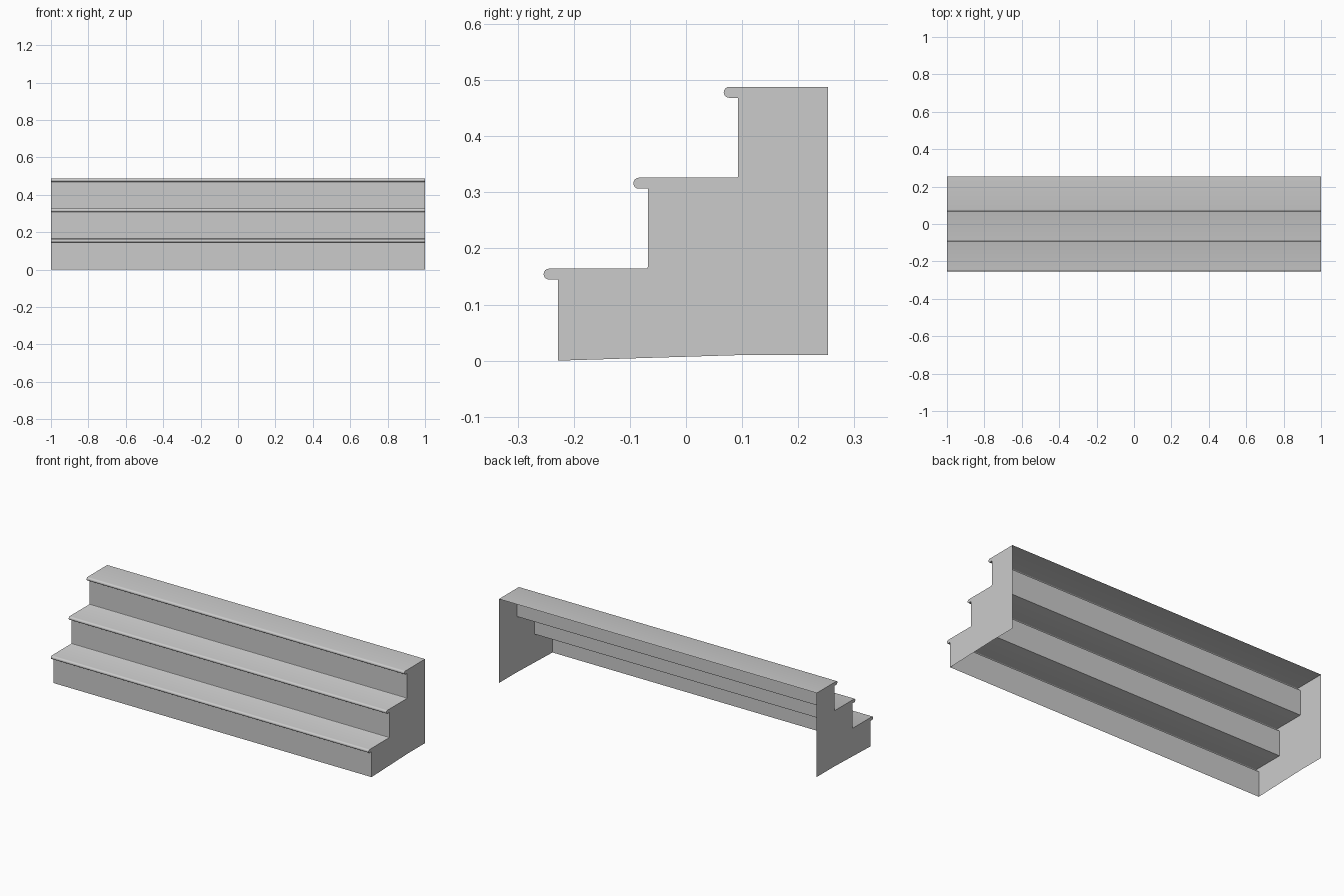
import bpy
from math import sin, cos, radians

if "Cube" in bpy.data.objects:
    bpy.data.objects.remove(bpy.data.objects["Cube"])

HALF = 1.0          # half of the width
BACK = 0.253        # rear edge of the sides
NOSE = 0.0258       # overhang of each tread
R = 0.0098          # nose radius
FILLET = 0.003      # small cove where a tread meets the next riser
RISERS = [-0.228, -0.068, 0.093]
TOPS = [0.164, 0.326, 0.488]


def make_object(name, verts, faces, smooth=False):
    mesh = bpy.data.meshes.new(name)
    mesh.from_pydata(verts, [], faces)
    mesh.update()
    obj = bpy.data.objects.new(name, mesh)
    bpy.context.collection.objects.link(obj)
    if smooth:
        bpy.ops.object.select_all(action='DESELECT')
        obj.select_set(True)
        bpy.context.view_layer.objects.active = obj
        bpy.ops.object.shade_smooth_by_angle(angle=radians(35))
    return obj


def sheet(name, profile, smooth=False):
    """Sweep an open (y, z) profile across the full width."""
    verts = [(x, y, z) for y, z in profile for x in (-HALF, HALF)]
    faces = [(2 * i, 2 * i + 1, 2 * i + 3, 2 * i + 2)
             for i in range(len(profile) - 1)]
    return make_object(name, verts, faces, smooth)


def tread_profile(i):
    """Underside of the overhang, rounded nose, flat top and rear cove."""
    y, top = RISERS[i], TOPS[i]
    cy, cz = y - NOSE + R, top - R
    pts = [(y, top - 2 * R)]
    for k in range(9):
        a = radians(270 - 180 * k / 8)
        pts.append((cy + R * cos(a), cz + R * sin(a)))
    if i < 2:
        rear = RISERS[i + 1]
        pts += [(rear - FILLET, top), (rear - FILLET * 0.3, top + FILLET * 0.3),
                (rear, top + FILLET)]
    else:
        pts.append((BACK, top))
    return pts


# Risers and treads, collecting the stair outline on the way up
outline = [(RISERS[0], 0.0)]
for i in range(3):
    tread = tread_profile(i)
    sheet(f"riser_{i + 1}", [outline[-1], tread[0]])
    sheet(f"tread_{i + 1}", tread, smooth=True)
    outline += tread

# Side panels: stair outline closed along the slightly raised rear bottom edge
outline += [(BACK, 0.01), (0.10, 0.01)]
n = len(outline)
for name, x, order in (("left_side_panel", -HALF, range(n)),
                       ("right_side_panel", HALF, range(n - 1, -1, -1))):
    make_object(name, [(x, y, z) for y, z in outline], [tuple(order)])
